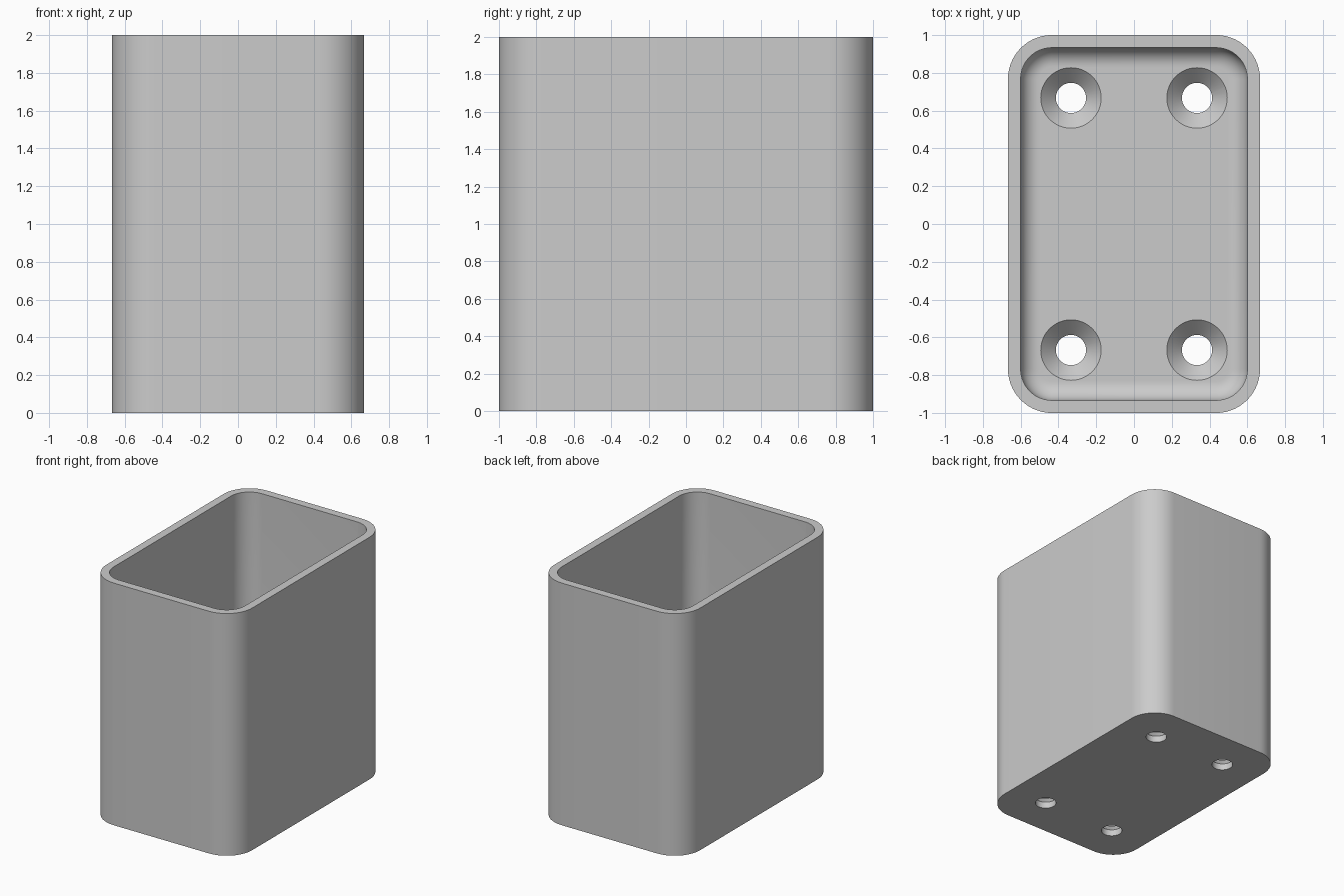
import bpy, bmesh, math

cube = bpy.data.objects.get("Cube")
if cube:
    bpy.data.objects.remove(cube, do_unlink=True)

HALF_X, HALF_Y, HEIGHT = 0.667, 1.0, 2.0
CORNER, WALL, FLOOR, FILLET = 0.233, 0.067, 0.133, 0.1

grey = bpy.data.materials.new("plain grey")
grey.use_nodes = True
grey.diffuse_color = (0.6, 0.6, 0.6, 1)
grey.node_tree.nodes["Principled BSDF"].inputs["Base Color"].default_value = (0.6, 0.6, 0.6, 1)


def make_object(name, bm):
    bmesh.ops.recalc_face_normals(bm, faces=bm.faces)
    mesh = bpy.data.meshes.new(name)
    bm.to_mesh(mesh)
    bm.free()
    mesh.materials.append(grey)
    obj = bpy.data.objects.new(name, mesh)
    bpy.context.collection.objects.link(obj)
    return obj


def rounded_ring(inset, z, steps=14):
    """Rounded rectangle, shrunk evenly by the inset."""
    r = CORNER - inset
    points = []
    for quarter, (sx, sy) in enumerate([(1, 1), (-1, 1), (-1, -1), (1, -1)]):
        for i in range(steps + 1):
            a = math.pi / 2 * (quarter + i / steps)
            points.append((sx * (HALF_X - CORNER) + r * math.cos(a),
                           sy * (HALF_Y - CORNER) + r * math.sin(a), z))
    return points


def circle_ring(x, y, r, z, n=48):
    return [(x + r * math.cos(math.tau * i / n), y + r * math.sin(math.tau * i / n), z)
            for i in range(n)]


def loft(name, rings):
    """Bridge successive rings and cap both ends."""
    bm = bmesh.new()
    loops = [[bm.verts.new(p) for p in ring] for ring in rings]
    n = len(loops[0])
    for low, high in zip(loops, loops[1:]):
        for i in range(n):
            j = (i + 1) % n
            bm.faces.new((low[i], low[j], high[j], high[i]))
    bm.faces.new(loops[0][::-1])
    bm.faces.new(loops[-1])
    return make_object(name, bm)


# Open box: outside wall, rim, inside wall, rounded transition to the floor
section = [(0, 0), (0, HEIGHT), (WALL, HEIGHT)]
for i in range(11):
    a = math.pi / 2 * i / 10
    section.append((WALL + FILLET * (1 - math.cos(a)),
                    FLOOR + FILLET * (1 - math.sin(a))))
box = loft("open_box", [rounded_ring(inset, z) for inset, z in section])

# Four countersunk screw holes through the floor
bpy.context.view_layer.objects.active = box
box.select_set(True)
for sx in (-1, 1):
    for sy in (-1, 1):
        x, y = sx * HALF_X / 2, sy * 0.667
        profile = [(0.08, -0.1), (0.08, FLOOR - 0.08), (0.16, FLOOR), (0.16, FLOOR + 0.1)]
        cutter = loft("screw_hole_cutter", [circle_ring(x, y, r, z) for r, z in profile])
        cutter.hide_render = True
        cut = box.modifiers.new("screw_hole", 'BOOLEAN')
        cut.object = cutter
        cut.solver = 'EXACT'
        bpy.ops.object.modifier_apply(modifier=cut.name)
        bpy.data.objects.remove(cutter, do_unlink=True)

bpy.ops.object.shade_smooth_by_angle(angle=math.radians(30))
